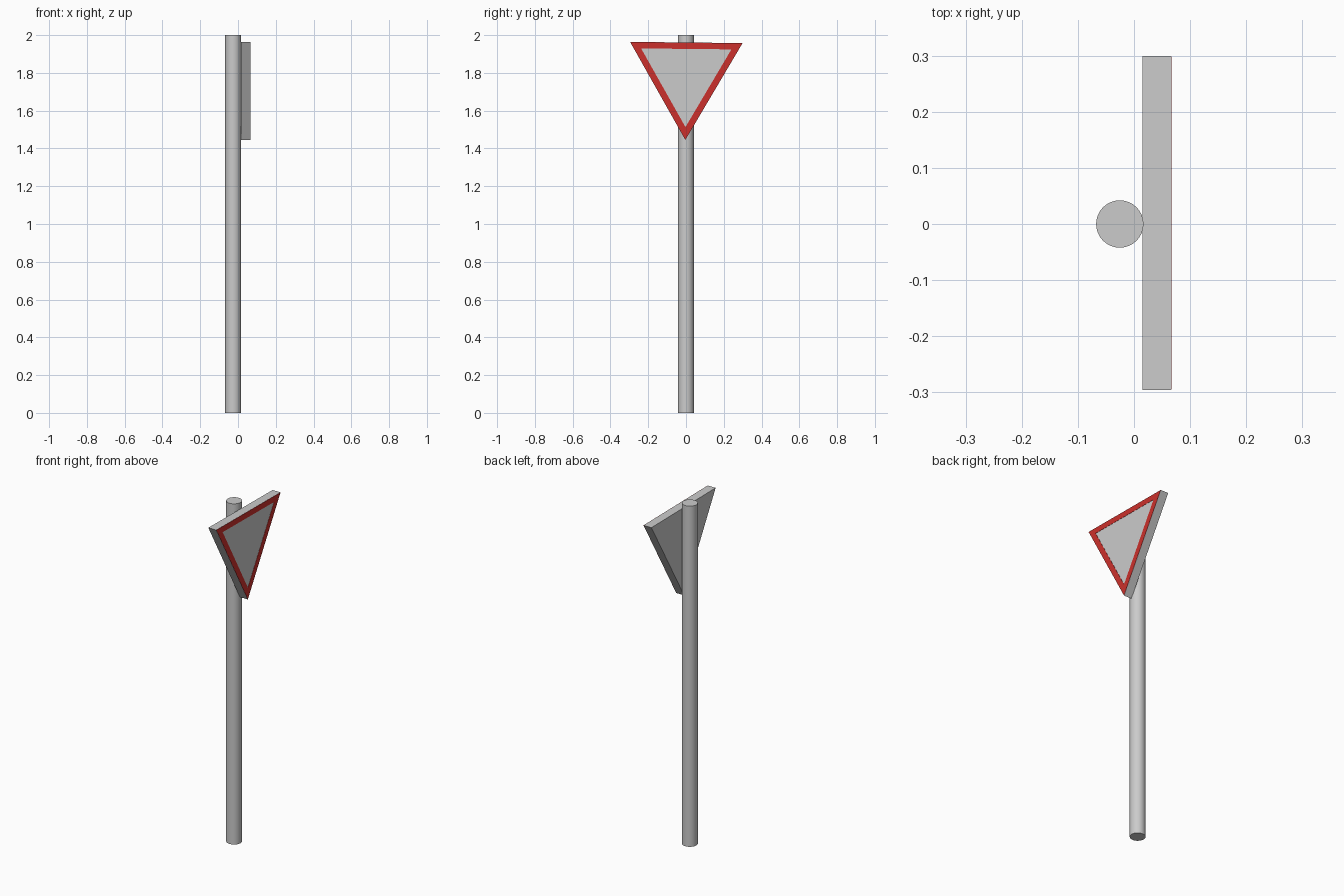
import bpy, bmesh, math

if "Cube" in bpy.data.objects:
    bpy.data.objects.remove(bpy.data.objects["Cube"])

CENTRE_Z = 1.789            # height of the sign's centre
RADIUS = 0.344              # circumradius of the triangular plate
TILT = math.radians(-0.6)   # sign hangs very slightly askew


def triangle(bm, radius, x):
    """Downward-pointing triangle of vertices in the plane at x."""
    return [bm.verts.new((x,
                          radius * math.cos(math.radians(a) + TILT),
                          CENTRE_Z + radius * math.sin(math.radians(a) + TILT)))
            for a in (30, 150, 270)]


def finish(bm, name):
    bmesh.ops.recalc_face_normals(bm, faces=bm.faces)
    mesh = bpy.data.meshes.new(name)
    bm.to_mesh(mesh)
    bm.free()
    ob = bpy.data.objects.new(name, mesh)
    bpy.context.collection.objects.link(ob)
    return ob


def bridge(bm, a, b):
    for i in range(3):
        j = (i + 1) % 3
        bm.faces.new((a[i], a[j], b[j], b[i]))


# Round pole
bpy.ops.mesh.primitive_cylinder_add(vertices=32, radius=0.0422, depth=2,
                                    location=(-0.0253, 0, 1))
bpy.context.object.name = "pole"
bpy.ops.object.shade_smooth_by_angle()

# Triangular sign plate
bm = bmesh.new()
back, front = triangle(bm, RADIUS, 0.0148), triangle(bm, RADIUS, 0.0655)
bm.faces.new(back)
bm.faces.new(front)
bridge(bm, back, front)
finish(bm, "sign_plate")

# Thin red border on the front of the plate
bm = bmesh.new()
rings = [triangle(bm, r, x) for r, x in
         ((RADIUS - 0.001, 0.0650), (RADIUS - 0.001, 0.0668),
          (RADIUS - 0.068, 0.0668), (RADIUS - 0.068, 0.0650))]
for k in range(4):
    bridge(bm, rings[k], rings[(k + 1) % 4])
border = finish(bm, "red_border")
red = bpy.data.materials.new("red")
red.diffuse_color = (0.6, 0.03, 0.025, 1)
red.use_nodes = True
red.node_tree.nodes["Principled BSDF"].inputs["Base Color"].default_value = red.diffuse_color
border.data.materials.append(red)
